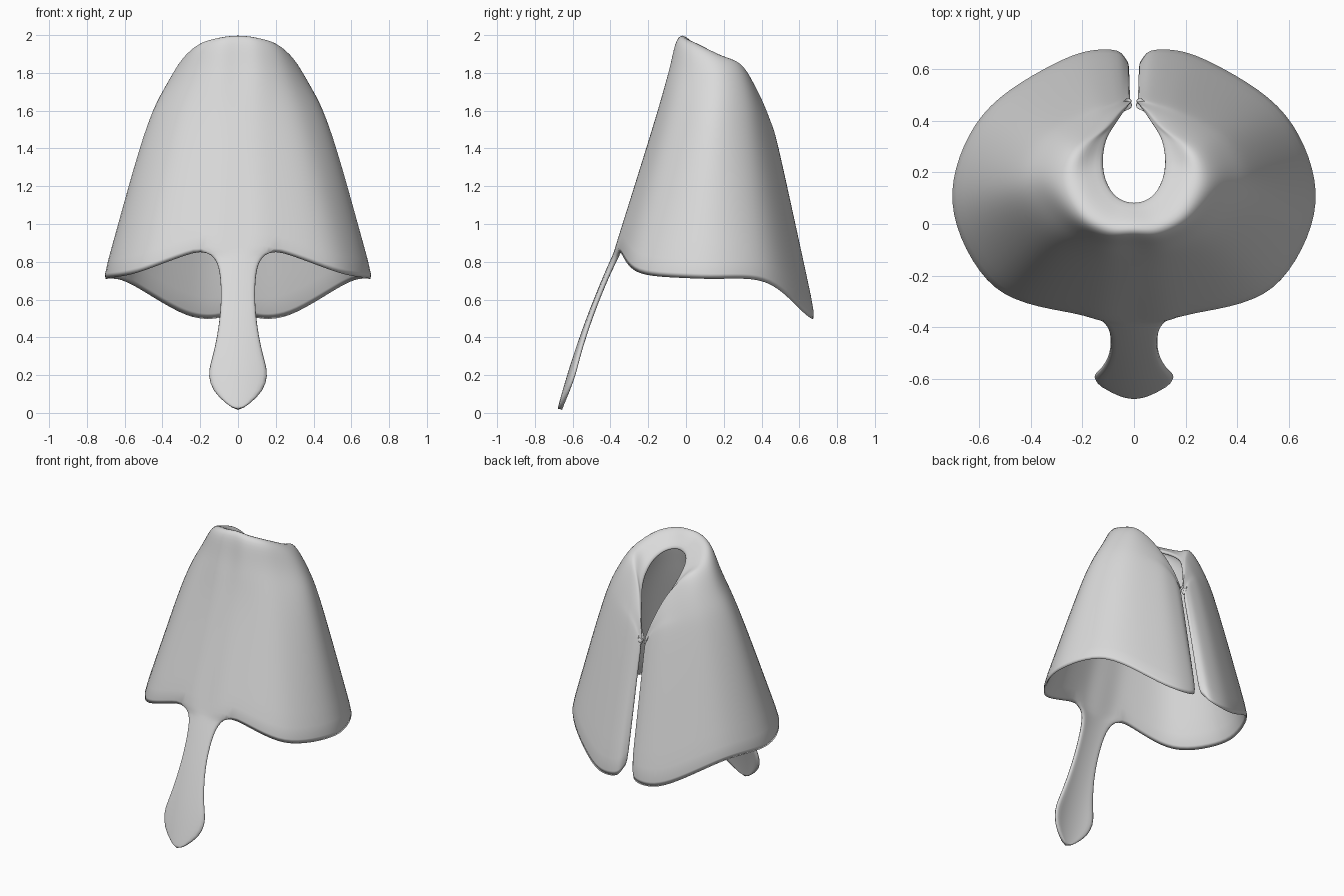
import bpy
import bmesh
from mathutils import Vector

STEPS = 4  # subdivisions between neighbouring control points

default_cube = bpy.data.objects.get("Cube")
if default_cube:
    bpy.data.objects.remove(default_cube, do_unlink=True)


def make_material(name, value):
    material = bpy.data.materials.new(name)
    material.use_nodes = True
    colour = (value, value, value, 1)
    material.diffuse_color = colour
    material.node_tree.nodes["Principled BSDF"].inputs["Base Color"].default_value = colour
    return material


def smooth_path(points):
    """Pass a smooth curve through the points and sample it evenly."""
    points = [Vector(p) for p in points]
    padded = [points[0] * 2 - points[1]] + points + [points[-1] * 2 - points[-2]]
    samples = []
    for a, b, c, d in zip(padded, padded[1:], padded[2:], padded[3:]):
        for step in range(STEPS):
            t = step / STEPS
            samples.append(b + (c - a) * t / 2
                           + (a * 2 - b * 5 + c * 4 - d) * t * t / 2
                           + (b * 3 - a - c * 3 + d) * t ** 3 / 2)
    samples.append(points[-1])
    return samples


def skin(bm, rows):
    """Join neighbouring rows of vertices with quads."""
    for low, high in zip(rows, rows[1:]):
        for i in range(len(low) - 1):
            bm.faces.new((low[i], low[i + 1], high[i + 1], high[i]))


# Ribs of the left half, each from hem to shoulder, crest and rolled-in lip
front = [(0, -.38, .855), (0, -.18, 1.5), (0, -.09, 1.8), (0, -.03, 2), (0, .09, 1.9)]
front_inner = [(.2, -.365, .855), (.16, -.165, 1.5), (.13, -.085, 1.8),
               (.1, -.025, 1.99), (.06, .11, 1.89)]
front_outer = [(.55, -.26, .735), (.37, -.08, 1.48), (.28, 0, 1.78),
               (.2, .04, 1.96), (.1, .165, 1.86)]
side = [(.72, .08, .705), (.505, .13, 1.46), (.38, .17, 1.74),
        (.255, .17, 1.9), (.115, .24, 1.81)]
back_outer = [(.6, .43, .69), (.42, .35, 1.42), (.32, .33, 1.68),
              (.22, .29, 1.85), (.1, .33, 1.72)]
back_inner = [(.28, .65, .51), (.2, .47, 1.4), (.16, .42, 1.6),
              (.12, .37, 1.72), (.06, .4, 1.6)]
back_edge = [(.08, .688, .5), (.075, .5, 1.36), (.065, .46, 1.5),
             (.05, .44, 1.55), (.03, .445, 1.48)]
seam = [(.015, .63, .58), (.012, .5, 1.3), (.01, .48, 1.37),
        (.008, .475, 1.41), (.004, .48, 1.38)]

left_ribs = [front_inner, front_outer, side, back_outer, back_inner, back_edge, seam]
right_ribs = [[(-x, y, z) for x, y, z in rib] for rib in reversed(left_ribs)]
ribs = [smooth_path(rib) for rib in right_ribs + [front] + left_ribs]

# Cape sheet, swept round from one back seam to the other
bm = bmesh.new()
cape_rows = [[bm.verts.new(p) for p in smooth_path(ring)] for ring in zip(*ribs)]
skin(bm, cape_rows)

# Front tongue, growing out of the middle of the hem: (height, half width)
tongue_outline = [(.84, .145), (.8, .113), (.75, .1), (.68, .093), (.58, .093),
                  (.48, .102), (.35, .125), (.26, .152), (.2, .163),
                  (.12, .14), (.05, .065), (.01, 0)]
middle = len(left_ribs) * STEPS
root = cape_rows[0][middle - STEPS:middle + STEPS + 1]
root_width = root[-1].co.x
tongue_rows = [root]
for z, width in tongue_outline:
    drop = root[STEPS].co.z - z
    row = []
    for vert in root:
        x = vert.co.x / root_width * width
        y = -.38 - .46 * drop + .12 * drop * drop + x * x
        row.append(bm.verts.new((x, y, z)))
    tongue_rows.append(row)
skin(bm, tongue_rows)

# Close the tip and turn every face outwards
bmesh.ops.remove_doubles(bm, verts=bm.verts[:], dist=.0005)
bmesh.ops.recalc_face_normals(bm, faces=bm.faces[:])
foremost = min(bm.faces, key=lambda f: f.calc_center_median().y)
if foremost.normal.y > 0:
    bmesh.ops.reverse_faces(bm, faces=bm.faces[:])
for face in bm.faces:
    face.smooth = True

mesh = bpy.data.meshes.new("cape_with_front_tongue")
bm.to_mesh(mesh)
bm.free()
mesh.materials.append(make_material("light grey", .7))
cape = bpy.data.objects.new("cape_with_front_tongue", mesh)
bpy.context.collection.objects.link(cape)

# Thin wall with softly rounded borders
wall = cape.modifiers.new("wall", "SOLIDIFY")
wall.thickness = .025
wall.offset = -1
rounding = cape.modifiers.new("rounding", "SUBSURF")
rounding.levels = 1
rounding.render_levels = 1
